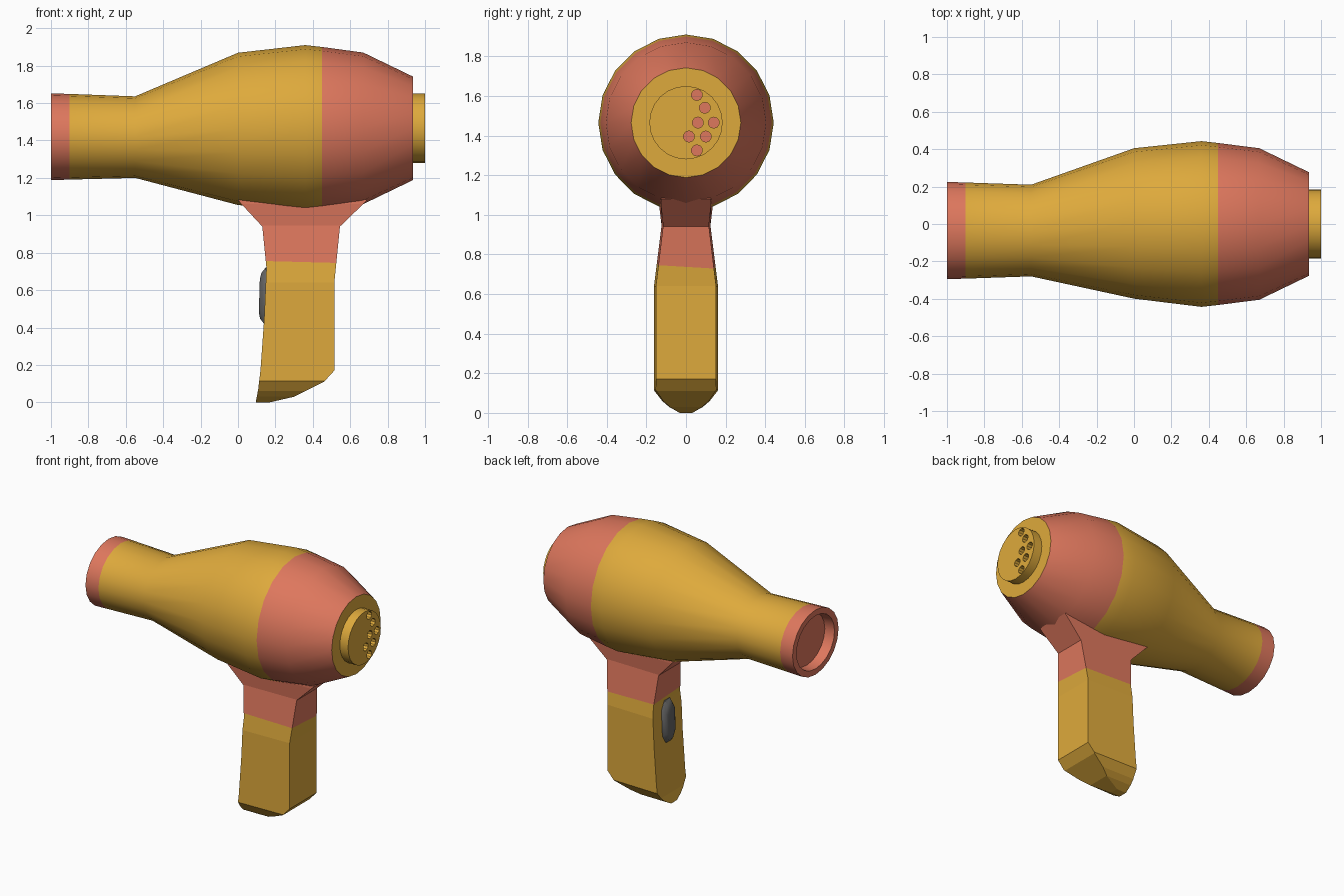
import bpy, bmesh, math
from mathutils import Vector

if "Cube" in bpy.data.objects:
    bpy.data.objects.remove(bpy.data.objects["Cube"])


def material(name, rgb):
    m = bpy.data.materials.new(name)
    m.diffuse_color = (*rgb, 1)
    m.use_nodes = True
    m.node_tree.nodes["Principled BSDF"].inputs["Base Color"].default_value = m.diffuse_color
    return m


MATS = [material("golden yellow", (0.73, 0.40, 0.045)),
        material("coral", (0.73, 0.185, 0.11)),
        material("dark grey", (0.13, 0.13, 0.13))]
YELLOW, CORAL, GREY = 0, 1, 2


def loft(name, rings, rule, smooth=None):
    """Closed solid through equal-length rings; rule(centre, normal) -> colour."""
    bm = bmesh.new()
    vs = [[bm.verts.new(p) for p in r] for r in rings]
    n = len(vs[0])
    for a, b in zip(vs, vs[1:]):
        for i in range(n):
            j = (i + 1) % n
            bm.faces.new((a[i], a[j], b[j], b[i]))
    bm.faces.new(vs[0])
    bm.faces.new(vs[-1])
    bmesh.ops.recalc_face_normals(bm, faces=bm.faces)
    for f in bm.faces:
        f.material_index = rule(f.calc_center_median(), f.normal)
    me = bpy.data.meshes.new(name)
    bm.to_mesh(me)
    bm.free()
    ob = bpy.data.objects.new(name, me)
    bpy.context.collection.objects.link(ob)
    for m in MATS:
        me.materials.append(m)
    if smooth:
        shade(ob, smooth)
    return ob


def activate(ob):
    bpy.ops.object.select_all(action='DESELECT')
    ob.select_set(True)
    bpy.context.view_layer.objects.active = ob


def shade(ob, angle):
    activate(ob)
    bpy.ops.object.shade_smooth_by_angle(angle=math.radians(angle))


def boolean(ob, cutter, operation):
    activate(ob)
    mod = ob.modifiers.new("cut", 'BOOLEAN')
    mod.operation, mod.object, mod.solver = operation, cutter, 'EXACT'
    bpy.ops.object.modifier_apply(modifier=mod.name)
    bpy.data.objects.remove(cutter)


def ring(x, ry, rz, cy, cz, n=20):
    return [(x, cy + ry * math.sin(t), cz + rz * math.cos(t))
            for t in (2 * math.pi * i / n for i in range(n))]


# Body: lofted barrel with hollow nozzle mouth
def body_colour(c, n):
    if c.x > 0.925:
        return YELLOW
    return YELLOW if -0.9 < c.x < 0.45 else CORAL


stations = [(-0.93, 0.205, 0.183, -0.035, 1.42), (-1.0, 0.215, 0.19, -0.035, 1.42),
            (-1.0, 0.26, 0.232, -0.035, 1.42), (-0.9, 0.257, 0.229, -0.035, 1.42),
            (-0.55, 0.245, 0.218, -0.035, 1.418), (0.0, 0.402, 0.407, 0.003, 1.462),
            (0.36, 0.443, 0.445, 0, 1.465), (0.45, 0.433, 0.435, 0, 1.465),
            (0.67, 0.405, 0.405, 0, 1.465), (0.935, 0.277, 0.277, 0, 1.465)]
loft("body", [ring(*s) for s in stations], body_colour, 30)

# Rear intake drum with round holes, coral at the bottom of each hole
drum = loft("rear_intake", [ring(x, 0.185, 0.185, 0, 1.465, 24) for x in (0.92, 1.0)],
            lambda c, n: YELLOW)
for y, z in [(0.055, 1.605), (0.095, 1.54), (0.14, 1.465), (0.06, 1.465),
             (0.015, 1.395), (0.10, 1.395), (0.055, 1.325)]:
    hole = loft("hole_cutter", [ring(x, 0.028, 0.028, y, z, 10) for x in (0.965, 1.05)],
                lambda c, n: CORAL if n.x < -0.5 else YELLOW)
    boolean(drum, hole, 'DIFFERENCE')
shade(drum, 30)

# Handle: side outline intersected with the outline seen from behind
side = [(0.1, 1.13), (0.0, 1.08), (0.13, 0.94), (0.152, 0.72), (0.14, 0.45),
        (0.12, 0.17), (0.108, 0.07), (0.095, 0), (0.17, 0), (0.30, 0.03),
        (0.46, 0.11), (0.515, 0.17), (0.515, 0.64), (0.545, 0.94),
        (0.69, 1.08), (0.6, 1.13)]
half = [(0.137, 1.2), (0.137, 1.06), (0.124, 0.945), (0.163, 0.64),
        (0.163, 0.115), (0.12, 0.06), (0.085, 0.03), (0.03, -0.001)]
across = half + [(-y, z) for y, z in reversed(half)]
handle = loft("handle", [[(x, y, z) for x, z in side] for y in (-0.3, 0.3)],
              lambda c, n: YELLOW)
boolean(handle, loft("handle_cutter", [[(x, y, z) for y, z in across] for x in (-0.3, 1)],
                     lambda c, n: YELLOW), 'INTERSECT')
bm = bmesh.new()
bm.from_mesh(handle.data)
for v in bm.verts:  # slight narrowing towards the back
    v.co.y *= 1.0 - 0.07 * min(1, max(0, (v.co.x - 0.1) / 0.42))
bmesh.ops.bisect_plane(bm, geom=bm.verts[:] + bm.edges[:] + bm.faces[:],
                       plane_co=Vector((0.33, 0, 0.742)), plane_no=Vector((0.025, 0.06, 1)))
for f in bm.faces:  # coral collar above the colour line
    f.material_index = CORAL if f.calc_center_median().z > 0.745 else YELLOW
bm.to_mesh(handle.data)
bm.free()

# Switch: domed long octagon on the front of the handle
octagon = [(0.03, 0.15), (0.065, 0.09), (0.065, -0.09), (0.03, -0.15),
           (-0.03, -0.15), (-0.065, -0.09), (-0.065, 0.09), (-0.03, 0.15)]
loft("switch", [[(x + 0.03 * s * z, s * y, 0.57 + s * z) for y, z in octagon]
                for x, s in ((0.17, 1), (0.143, 1), (0.122, 0.82), (0.114, 0.6))],
     lambda c, n: GREY, 40)
